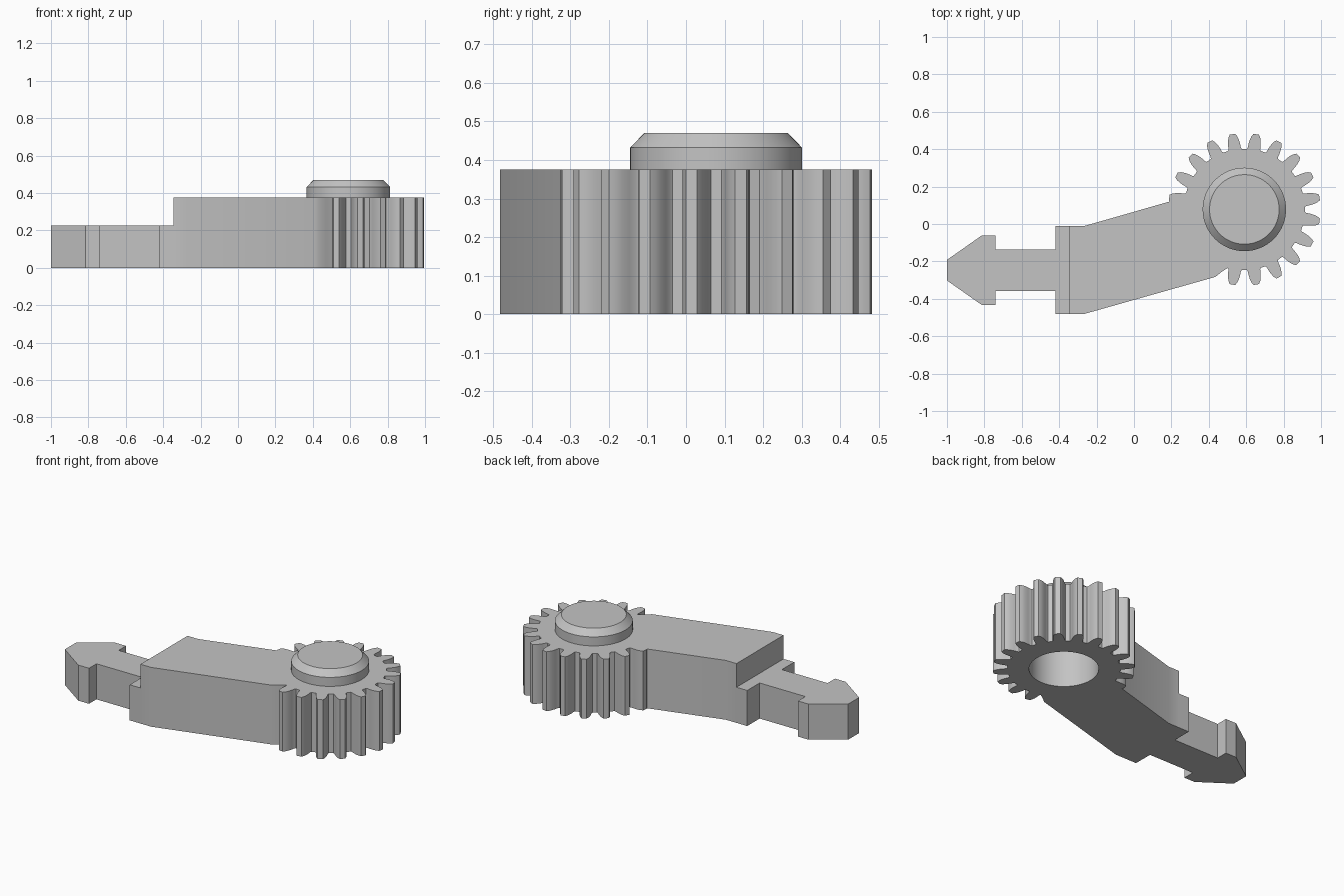
import bpy, bmesh
from math import cos, sin, radians

cube = bpy.data.objects.get("Cube")
if cube:
    bpy.data.objects.remove(cube, do_unlink=True)

HUB = (0.59, 0.078)
BODY_TOP, TANG_TOP = 0.375, 0.225

grey = bpy.data.materials.new("plain grey")
grey.use_nodes = True
COLOR = (0.55, 0.55, 0.55, 1)
grey.diffuse_color = COLOR
grey.node_tree.nodes["Principled BSDF"].inputs["Base Color"].default_value = COLOR


def finish(name, bm):
    bmesh.ops.recalc_face_normals(bm, faces=bm.faces)
    mesh = bpy.data.meshes.new(name)
    bm.to_mesh(mesh)
    bm.free()
    mesh.materials.append(grey)
    obj = bpy.data.objects.new(name, mesh)
    bpy.context.collection.objects.link(obj)
    return obj


def extrude_outline(name, points, height):
    bm = bmesh.new()
    face = bm.faces.new([bm.verts.new((x, y, 0)) for x, y in points])
    new = bmesh.ops.extrude_face_region(bm, geom=[face])["geom"]
    top = [v for v in new if isinstance(v, bmesh.types.BMVert)]
    bmesh.ops.translate(bm, verts=top, vec=(0, 0, height))
    return finish(name, bm)


def turned(name, rings, sides=64):
    """Stack of circles around the hub axis, capped at both ends."""
    bm = bmesh.new()
    loops = [[bm.verts.new((HUB[0] + r * cos(radians(360 * i / sides)),
                            HUB[1] + r * sin(radians(360 * i / sides)), z))
              for i in range(sides)] for r, z in rings]
    for a, b in zip(loops, loops[1:]):
        for i in range(sides):
            j = (i + 1) % sides
            bm.faces.new((a[i], a[j], b[j], b[i]))
    bm.faces.new(loops[0])
    bm.faces.new(loops[-1])
    return finish(name, bm)


def smooth(obj):
    bpy.ops.object.select_all(action="DESELECT")
    obj.select_set(True)
    bpy.context.view_layer.objects.active = obj
    bpy.ops.object.shade_smooth_by_angle(angle=radians(32))


# Gear tooth flank: radius and half angle, from root to tip
FLANK = [(0.324, 6.6), (0.332, 5.8), (0.352, 5.3), (0.374, 4.5),
         (0.392, 3.5), (0.407, 2.1)]
TOOTH = [(r, -a) for r, a in FLANK] + [(r, a) for r, a in reversed(FLANK)]

# Arm and gear share one outline; the teeth stop where the arm joins
outline = []
for k in range(16):
    centre = -99 + 18 * k
    shape = TOOTH if k < 15 else TOOTH[:len(FLANK) + 1]
    for r, a in shape:
        t = radians(centre + a)
        outline.append((HUB[0] + r * cos(t), HUB[1] + r * sin(t)))
outline += [(0.19, 0.12), (-0.27, -0.012), (-0.345, -0.012),
            (-0.345, -0.482), (-0.27, -0.482), (0.41, -0.29), (0.435, -0.283),
            (0.47, -0.255)]
body = extrude_outline("geared_arm", outline, BODY_TOP)

# Shaft socket in the underside of the gear
cutter = turned("socket_cutter", [(0.2, -0.1), (0.2, 0.36)])
cutter.hide_render = True
cut = body.modifiers.new("socket", "BOOLEAN")
cut.operation, cut.solver, cut.object = "DIFFERENCE", "EXACT", cutter
bpy.context.view_layer.objects.active = body
bpy.ops.object.modifier_apply(modifier="socket")
bpy.data.objects.remove(cutter, do_unlink=True)
smooth(body)

# Chamfered boss on top of the gear
boss = turned("boss", [(0.223, BODY_TOP), (0.223, 0.432), (0.186, 0.47)])
smooth(boss)

# Low tang with arrow-shaped head, mirrored about its centre line
MID = -0.247
half = [(-0.345, 0.235), (-0.42, 0.235), (-0.42, 0.111), (-0.74, 0.111),
        (-0.74, 0.185), (-0.815, 0.185), (-1.0, 0.055)]
tang = [(x, MID + y) for x, y in half] + [(x, MID - y) for x, y in reversed(half)]
extrude_outline("arrow_tang", tang, TANG_TOP)
